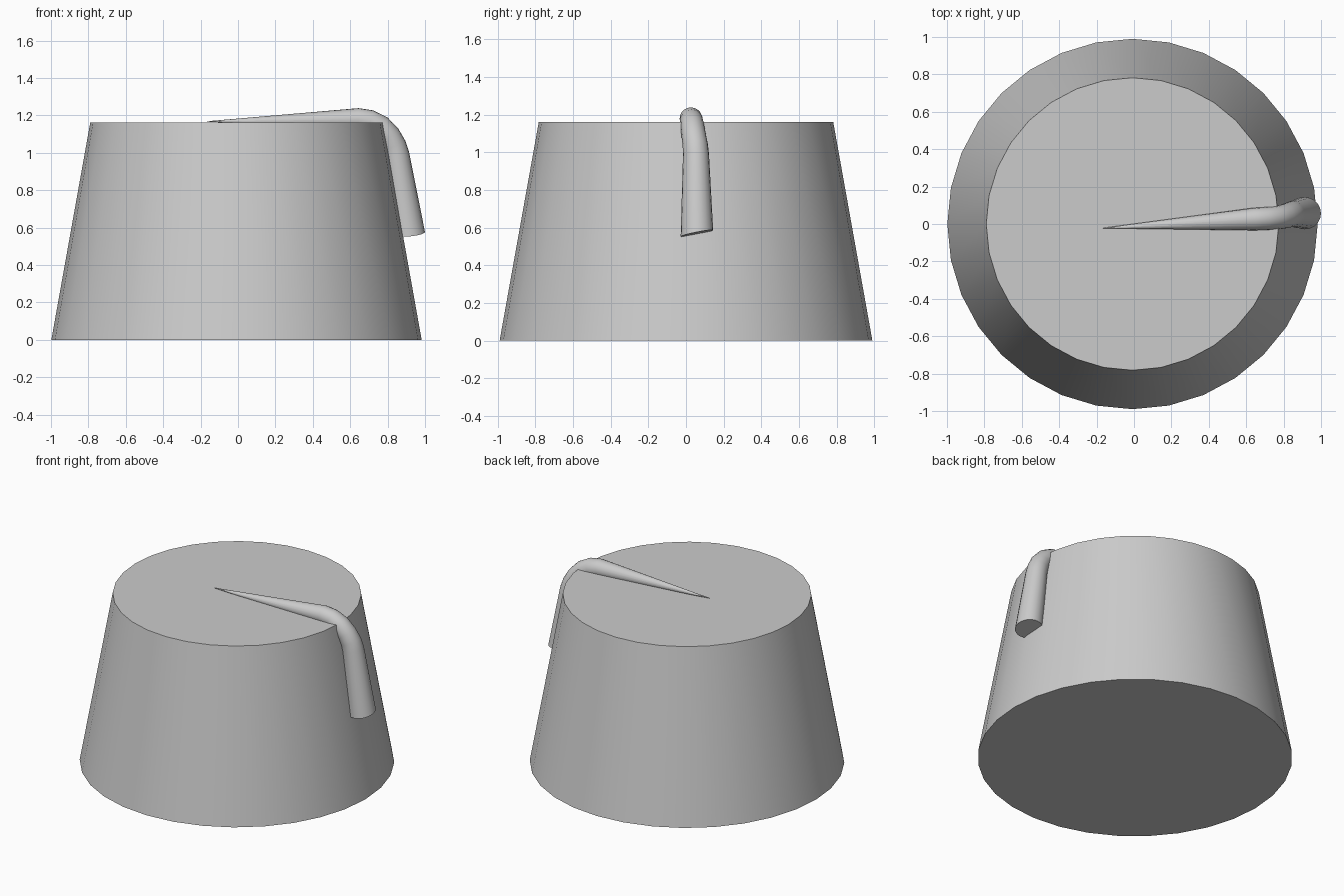
import bpy, bmesh, math
from mathutils import Vector

if "Cube" in bpy.data.objects:
    bpy.data.objects.remove(bpy.data.objects["Cube"])

def smooth(obj, angle):
    bpy.ops.object.select_all(action='DESELECT')
    obj.select_set(True)
    bpy.context.view_layer.objects.active = obj
    bpy.ops.object.shade_smooth_by_angle(angle=math.radians(angle))

# Tapered hat body
bpy.ops.mesh.primitive_cone_add(vertices=32, radius1=0.99, radius2=0.782,
                                depth=1.162, location=(-0.008, 0, 0.581))
body = bpy.context.object
body.name = "hat_body"
smooth(body, 30)

# Tassel: path points with radius, from the tip at the crown to the hanging end
path = [(-0.165, -0.022, 1.168, 0.001), (0.64, 0.026, 1.179, 0.060),
        (0.705, 0.029, 1.169, 0.061), (0.762, 0.034, 1.138, 0.063),
        (0.805, 0.041, 1.090, 0.065), (0.832, 0.049, 1.040, 0.067),
        (0.847, 0.053, 0.990, 0.069), (0.912, 0.058, 0.570, 0.088)]
SIDES = 20
points = [Vector(p[:3]) for p in path]
bm = bmesh.new()
rings = []
for i, p in enumerate(points):
    before = (p - points[i - 1]).normalized() if i else Vector()
    after = (points[i + 1] - p).normalized() if i < len(points) - 1 else Vector()
    tangent = (before + after).normalized()
    if i == len(points) - 1:
        tangent = Vector((0.08, 0.2, -1)).normalized()  # slanted cut end
    out = Vector((0, 1, 0)).cross(tangent).normalized()
    side = tangent.cross(out)
    ring = []
    for k in range(SIDES):
        a = math.tau * k / SIDES
        ring.append(bm.verts.new(p + path[i][3] * (out * math.cos(a) + side * math.sin(a))))
    rings.append(ring)
for r0, r1 in zip(rings, rings[1:]):
    for k in range(SIDES):
        n = (k + 1) % SIDES
        bm.faces.new((r0[k], r0[n], r1[n], r1[k]))
bm.faces.new(rings[0])
bm.faces.new(rings[-1])
bmesh.ops.recalc_face_normals(bm, faces=bm.faces)
mesh = bpy.data.meshes.new("tassel")
bm.to_mesh(mesh)
bm.free()
tassel = bpy.data.objects.new("tassel", mesh)
bpy.context.collection.objects.link(tassel)
smooth(tassel, 40)
